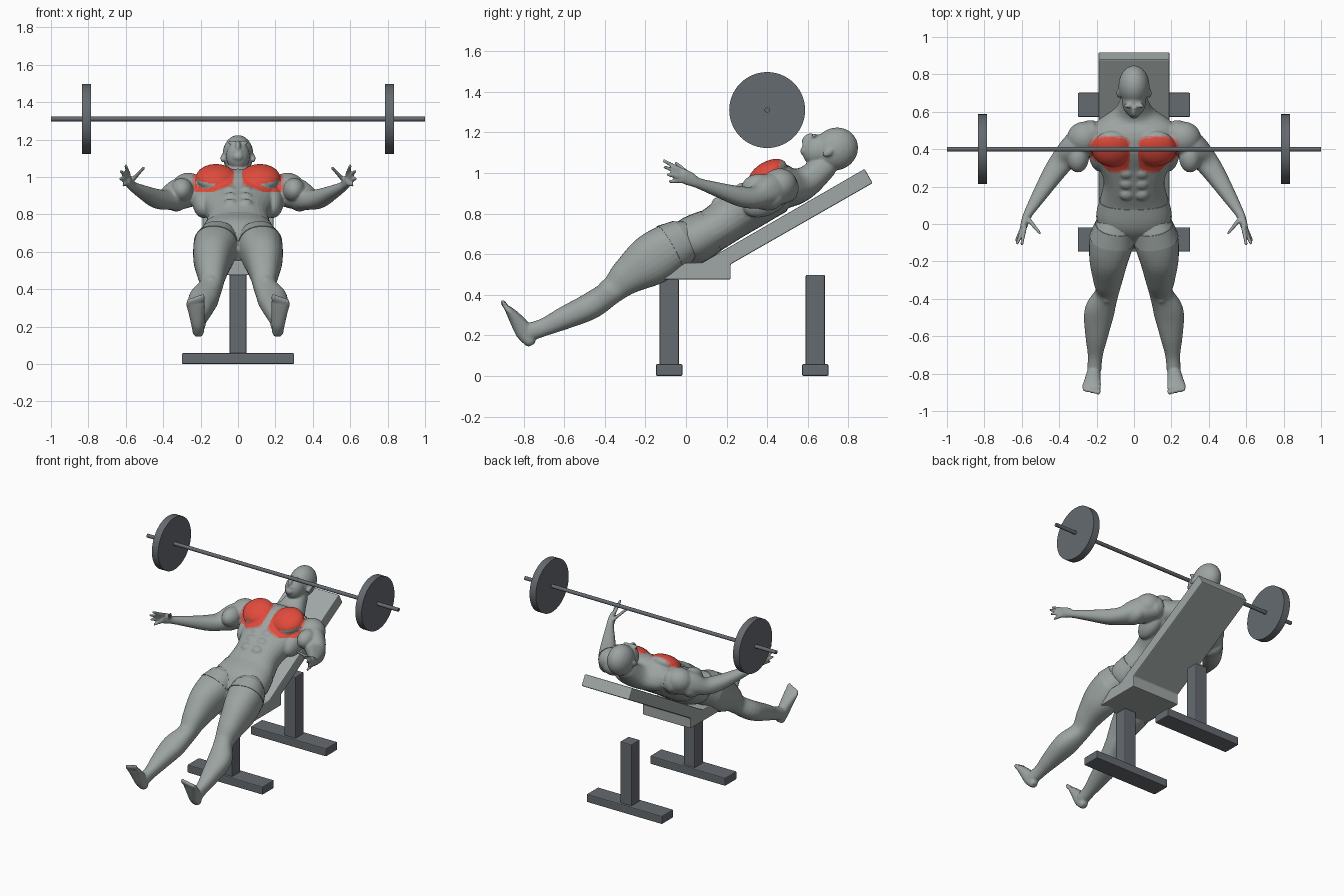
import bpy
import bmesh
import math
from mathutils import Matrix, Vector

if "Cube" in bpy.data.objects:
    bpy.data.objects.remove(bpy.data.objects["Cube"])

LEAN = math.radians(30)


def material(name, rgb):
    m = bpy.data.materials.new(name)
    m.use_nodes = True
    m.diffuse_color = (*rgb, 1)
    m.node_tree.nodes["Principled BSDF"].inputs["Base Color"].default_value = (*rgb, 1)
    return m


SKIN = material("grey skin", (0.33, 0.37, 0.36))
RED = material("worked muscle red", (0.75, 0.07, 0.045))
PINK = material("muscle edge pink", (0.5, 0.2, 0.17))
PAD = material("pad grey", (0.35, 0.39, 0.38))
METAL = material("dark metal", (0.13, 0.145, 0.16))


def finish(name, bm, mat, bevel=0.0, angle=None):
    bmesh.ops.recalc_face_normals(bm, faces=bm.faces[:])
    mesh = bpy.data.meshes.new(name)
    bm.to_mesh(mesh)
    bm.free()
    mesh.materials.append(mat)
    ob = bpy.data.objects.new(name, mesh)
    bpy.context.collection.objects.link(ob)
    if bevel:
        mod = ob.modifiers.new("soft edges", 'BEVEL')
        mod.width = bevel
        mod.segments = 2
    if angle:
        bpy.ops.object.select_all(action='DESELECT')
        ob.select_set(True)
        bpy.context.view_layer.objects.active = ob
        bpy.ops.object.shade_smooth_by_angle(angle=math.radians(angle))
    return ob


def box(name, centre, size, mat):
    bm = bmesh.new()
    bmesh.ops.create_cube(bm, size=1, matrix=Matrix.Translation(centre) @ Matrix.Diagonal((*size, 1)))
    return finish(name, bm, mat, bevel=0.006)


def rod(name, x, radius, length, sides):
    bm = bmesh.new()
    place = Matrix.Translation((x, 0.4, 1.31)) @ Matrix.Rotation(math.pi / 2, 4, 'Y')
    bmesh.ops.create_cone(bm, cap_ends=True, segments=sides, radius1=radius, radius2=radius,
                          depth=length, matrix=place)
    return finish(name, bm, METAL, angle=35)


def spline(stations, steps=5):
    # Smooth interpolation through the stations
    last = len(stations) - 1
    out = []
    for i in range(last):
        a, b, c, d = (stations[min(max(k, 0), last)] for k in (i - 1, i, i + 1, i + 2))
        for j in range(steps):
            t = j / steps
            out.append([0.5 * (2 * q + (r - p) * t + (2 * p - 5 * q + 4 * r - s) * t ** 2
                               + (3 * q - p - 3 * r + s) * t ** 3) for p, q, r, s in zip(a, b, c, d)])
    return out + [list(stations[-1])]


def loft(bm, stations, side=1, grow=1.0, rounded=True, sides=28):
    # Each station is x, y, z, half width, half depth
    path = spline(stations)
    centres = [Vector((p[0] * side, p[1], p[2])) for p in path]
    rings = []
    for i, p in enumerate(path):
        tangent = (centres[min(i + 1, len(path) - 1)] - centres[max(i - 1, 0)]).normalized()
        across = Vector((1, 0, 0))
        across = (across - tangent * across.dot(tangent)).normalized()
        rings.append((centres[i], tangent, across, tangent.cross(across), p[3] * grow, p[4] * grow))
    if rounded:
        for end, way in ((0, -1), (-1, 1)):
            c, t, u, v, w, h = rings[end]
            for k in (0.4, 0.6):
                tip = (c + t * way * min(w, h) * k, t, u, v, w * (1.18 - k), h * (1.18 - k))
                rings.insert(0, tip) if end == 0 else rings.append(tip)

    def bulge(f):
        return math.copysign(abs(f) ** 0.88, f)

    loops = []
    for c, t, u, v, w, h in rings:
        angles = [2 * math.pi * k / sides for k in range(sides)]
        loops.append([bm.verts.new(c + u * w * bulge(math.cos(a)) + v * h * bulge(math.sin(a)))
                      for a in angles])
    for a, b in zip(loops, loops[1:]):
        for k in range(sides):
            n = (k + 1) % sides
            bm.faces.new((a[k], a[n], b[n], b[k]))
    bm.faces.new(loops[0][::-1])
    bm.faces.new(loops[-1])


def blob(bm, centre, radii, tilt=LEAN):
    place = Matrix.Translation(centre) @ Matrix.Rotation(tilt, 4, 'X') @ Matrix.Diagonal((*radii, 1))
    bmesh.ops.create_uvsphere(bm, u_segments=24, v_segments=14, radius=1, matrix=place)


# Bench pad: seat and inclined back in one side profile
bm = bmesh.new()
profile = [(-0.13, 0.475), (0.22, 0.475), (0.22, 0.55), (0.92, 0.95), (0.88, 1.02), (0.08, 0.558), (-0.13, 0.555)]
face = bm.faces.new([bm.verts.new((-0.19, y, z)) for y, z in profile])
grown = bmesh.ops.extrude_face_region(bm, geom=[face])
bmesh.ops.translate(bm, vec=(0.38, 0, 0), verts=[g for g in grown["geom"] if isinstance(g, bmesh.types.BMVert)])
finish("bench_pad", bm, PAD, bevel=0.006)

# Bench stands
for name, y, top in (("front", -0.083, 0.478), ("rear", 0.637, 0.498)):
    box(name + "_post", (0, y, (top + 0.05) / 2), (0.09, 0.095, top - 0.05), METAL)
    box(name + "_foot", (0, y, 0.029), (0.6, 0.13, 0.058), METAL)

# Barbell
rod("bar", 0, 0.013, 2.0, 20)
for label, s in (("left", 1), ("right", -1)):
    rod(label + "_weight_plate", s * 0.81, 0.187, 0.05, 56)

# Body sections
torso = [(0, -0.07, 0.60, 0.13, 0.07), (0, 0.02, 0.66, 0.195, 0.115), (0, 0.125, 0.715, 0.183, 0.108),
         (0, 0.23, 0.786, 0.163, 0.113), (0, 0.345, 0.855, 0.20, 0.115), (0, 0.455, 0.925, 0.23, 0.12),
         (0, 0.54, 0.935, 0.205, 0.092), (0, 0.605, 0.965, 0.105, 0.075), (0, 0.69, 1.04, 0.062, 0.062)]
leg = [(0.105, -0.01, 0.67, 0.10, 0.105), (0.118, -0.08, 0.63, 0.118, 0.122), (0.135, -0.18, 0.565, 0.105, 0.125),
       (0.14, -0.29, 0.488, 0.08, 0.09), (0.145, -0.37, 0.415, 0.062, 0.064), (0.185, -0.47, 0.345, 0.08, 0.066),
       (0.20, -0.60, 0.285, 0.06, 0.056), (0.207, -0.70, 0.24, 0.04, 0.044), (0.212, -0.775, 0.215, 0.038, 0.045)]
foot = [(0.212, -0.768, 0.168, 0.03, 0.03), (0.215, -0.797, 0.218, 0.036, 0.044),
        (0.222, -0.842, 0.285, 0.045, 0.032), (0.228, -0.875, 0.328, 0.052, 0.018)]
arm = [(0.22, 0.49, 0.935, 0.075, 0.08), (0.31, 0.41, 0.91, 0.08, 0.082), (0.38, 0.34, 0.88, 0.066, 0.056),
       (0.435, 0.265, 0.885, 0.056, 0.05), (0.505, 0.155, 0.918, 0.04, 0.036), (0.563, 0.06, 0.95, 0.025, 0.026),
       (0.58, 0.02, 0.97, 0.021, 0.034), (0.592, -0.02, 0.988, 0.018, 0.035)]
fingers = [((0.585, -0.02, 1.012), (0.60, -0.11, 1.06)), ((0.595, -0.025, 0.996), (0.625, -0.105, 1.03)),
           ((0.598, -0.025, 0.978), (0.63, -0.09, 0.992)), ((0.595, -0.02, 0.962), (0.61, -0.08, 0.957)),
           ((0.568, 0.03, 0.98), (0.503, -0.05, 1.05))]

bm = bmesh.new()
loft(bm, torso)

# Head and face
blob(bm, (0, 0.738, 1.118), (0.083, 0.112, 0.104))
blob(bm, (0, 0.655, 1.112), (0.064, 0.085, 0.076), math.radians(38))
blob(bm, (0, 0.588, 1.108), (0.03, 0.025, 0.025))
blob(bm, (0, 0.60, 1.168), (0.014, 0.036, 0.022), math.radians(40))
blob(bm, (0, 0.587, 1.136), (0.026, 0.014, 0.014))

for s in (1, -1):
    loft(bm, leg, s)
    loft(bm, foot, s)
    loft(bm, arm, s)
    # Toes
    for k in range(5):
        blob(bm, (s * (0.19 + 0.019 * k), -0.895 + 0.004 * k, 0.352 - 0.006 * k),
             (0.012 - 0.001 * k, 0.014, 0.026), math.radians(32))
    # Fingers and thumb
    for root, tip in fingers:
        loft(bm, [(*root, 0.013, 0.013), (*tip, 0.0085, 0.0085)], s, sides=10)
    # Ears, brows and shoulders
    blob(bm, (s * 0.082, 0.70, 1.10), (0.012, 0.03, 0.018))
    blob(bm, (s * 0.03, 0.632, 1.183), (0.026, 0.012, 0.012))
    blob(bm, (s * 0.265, 0.455, 0.935), (0.095, 0.095, 0.085))
    blob(bm, (s * 0.30, 0.36, 0.93), (0.06, 0.085, 0.065), 0)
    blob(bm, (s * 0.33, 0.40, 0.88), (0.06, 0.085, 0.065), 0)
    # Chest and belly muscles
    blob(bm, (s * 0.118, 0.402, 0.997), (0.108, 0.105, 0.058))
    blob(bm, (s * 0.185, 0.40, 0.875), (0.06, 0.13, 0.08))
    for row in range(3):
        blob(bm, (s * 0.04, 0.27 - 0.057 * row, 0.927 - 0.034 * row), (0.037, 0.032, 0.022))
    # Kneecaps
    blob(bm, (s * 0.147, -0.392, 0.44), (0.035, 0.04, 0.035))

body = finish("body", bm, SKIN)
remesh = body.modifiers.new("blend", 'REMESH')
remesh.mode = 'VOXEL'
remesh.voxel_size = 0.0065
soft = body.modifiers.new("soften", 'SMOOTH')
soft.factor = 0.5
soft.iterations = 4
bpy.context.view_layer.update()
blended = bpy.data.meshes.new_from_object(body.evaluated_get(bpy.context.evaluated_depsgraph_get()))
body.modifiers.clear()
body.data = blended
blended.materials.clear()
for m in (SKIN, RED, PINK):
    blended.materials.append(m)

# Highlight the chest muscles
for p in blended.polygons:
    p.use_smooth = True
    p.material_index = 0
    c = p.center
    if c.z > 0.92 and p.normal.z > 0.05:
        edge = ((abs(c.x) - 0.128) / 0.103) ** 4 + ((c.y - 0.372) / 0.09) ** 4
        p.material_index = 1 if edge < 1 else 2 if edge < 1.6 and abs(c.x) > 0.02 else 0

# Close-fitting shorts
bm = bmesh.new()
loft(bm, torso[:3], grow=1.025, rounded=False)
for s in (1, -1):
    loft(bm, leg[:2], s, grow=1.025, rounded=False)
finish("shorts", bm, SKIN, angle=50)
